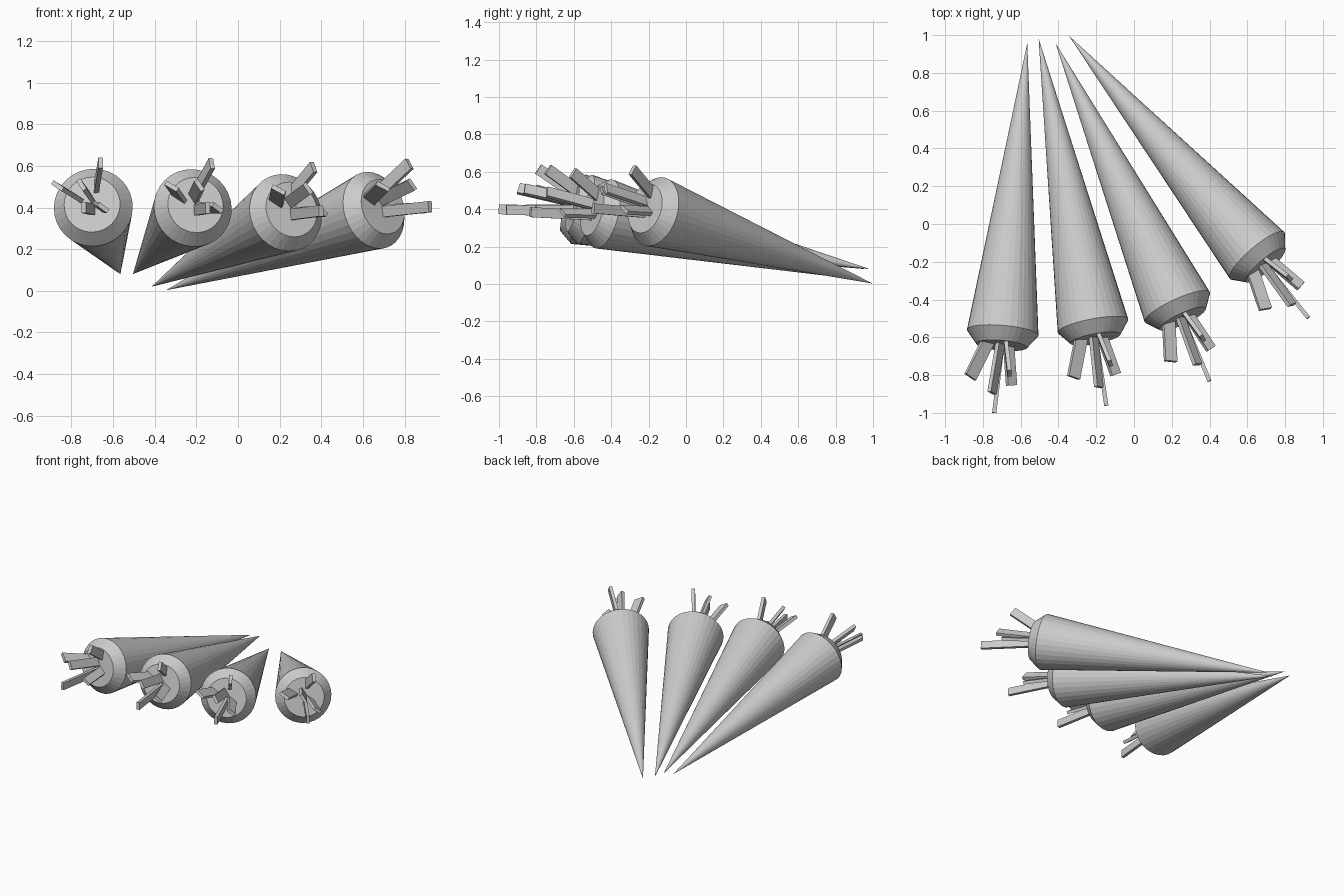
import bpy, bmesh, math
from mathutils import Vector, Matrix

if "Cube" in bpy.data.objects:
    bpy.data.objects.remove(bpy.data.objects["Cube"])

SIDES = 32
# (tip, centre of the widest ring) of each carrot
CARROTS = [((-0.565, 0.957, 0.08), (-0.695, -0.575, 0.40)),
           ((-0.505, 0.982, 0.08), (-0.217, -0.54, 0.398)),
           ((-0.415, 0.957, 0.02), (0.229, -0.44, 0.375)),
           ((-0.345, 0.997, 0.003), (0.652, -0.167, 0.387))]
# stalk slabs: base, end, width direction, width (offsets from first carrot's ring centre)
STALKS = [((0.015, -0.04, 0.095), (0.035, -0.215, 0.215), (0, 0.12, 0.17), 0.06),
          ((-0.075, -0.04, 0.045), (-0.172, -0.235, 0.105), (0.06, -0.03, -0.04), 0.07),
          ((-0.01, -0.04, 0.045), (-0.057, -0.32, 0.11), (0.03, -0.018, -0.05), 0.06),
          ((0.0, -0.05, -0.01), (-0.045, -0.425, 0.0), (0, 0, -1), 0.053),
          ((0.03, -0.05, 0.0), (0.047, -0.28, 0.0), (0.055, 0, -0.04), 0.058)]


def frame(tip, head):
    """Placement whose local -Y runs from tip to head, without roll."""
    d = (Vector(head) - Vector(tip)).normalized()
    yaw = math.atan2(d.x, -d.y)
    return (Matrix.Translation(head) @ Matrix.Rotation(yaw, 4, 'Z')
            @ Matrix.Rotation(-math.asin(d.z), 4, 'X'))


def finish(name, bm, matrix):
    bmesh.ops.recalc_face_normals(bm, faces=bm.faces)
    mesh = bpy.data.meshes.new(name)
    bm.to_mesh(mesh)
    bm.free()
    obj = bpy.data.objects.new(name, mesh)
    obj.matrix_world = matrix
    bpy.context.collection.objects.link(obj)
    return obj


def root(name, matrix, length):
    # tapered root with a bevelled flat crown
    bm = bmesh.new()
    tip = bm.verts.new((0, length, 0))
    rings = []
    for y, r in ((0, 0.19), (-0.07, 0.135)):
        rings.append([bm.verts.new((r * math.cos(a), y, r * math.sin(a)))
                      for a in (2 * math.pi * i / SIDES for i in range(SIDES))])
    for i in range(SIDES):
        j = (i + 1) % SIDES
        bm.faces.new((tip, rings[0][i], rings[0][j]))
        bm.faces.new((rings[0][i], rings[1][i], rings[1][j], rings[0][j]))
    bm.faces.new(rings[1])
    finish(name, bm, matrix)


def stalks(name, matrix, to_local):
    # five cut leaf stalks as thin slabs
    bm = bmesh.new()
    for base, end, wdir, width in STALKS:
        b, e = to_local @ Vector(base), to_local @ Vector(end)
        y = e - b
        u = y.normalized()
        x = to_local @ Vector(wdir)
        x = (x - u * x.dot(u)).normalized()
        z = x.cross(u)
        m = Matrix((x * width, y, z * 0.022)).transposed().to_4x4()
        m.translation = (b + e) / 2
        bmesh.ops.create_cube(bm, size=1, matrix=m)
    finish(name, bm, matrix)


first = frame(*CARROTS[0]).to_3x3().inverted()
for n, (tip, head) in enumerate(CARROTS, 1):
    place = frame(tip, head)
    root(f"carrot_root_{n}", place, (Vector(head) - Vector(tip)).length)
    stalks(f"leaf_stalks_{n}", place, first)
